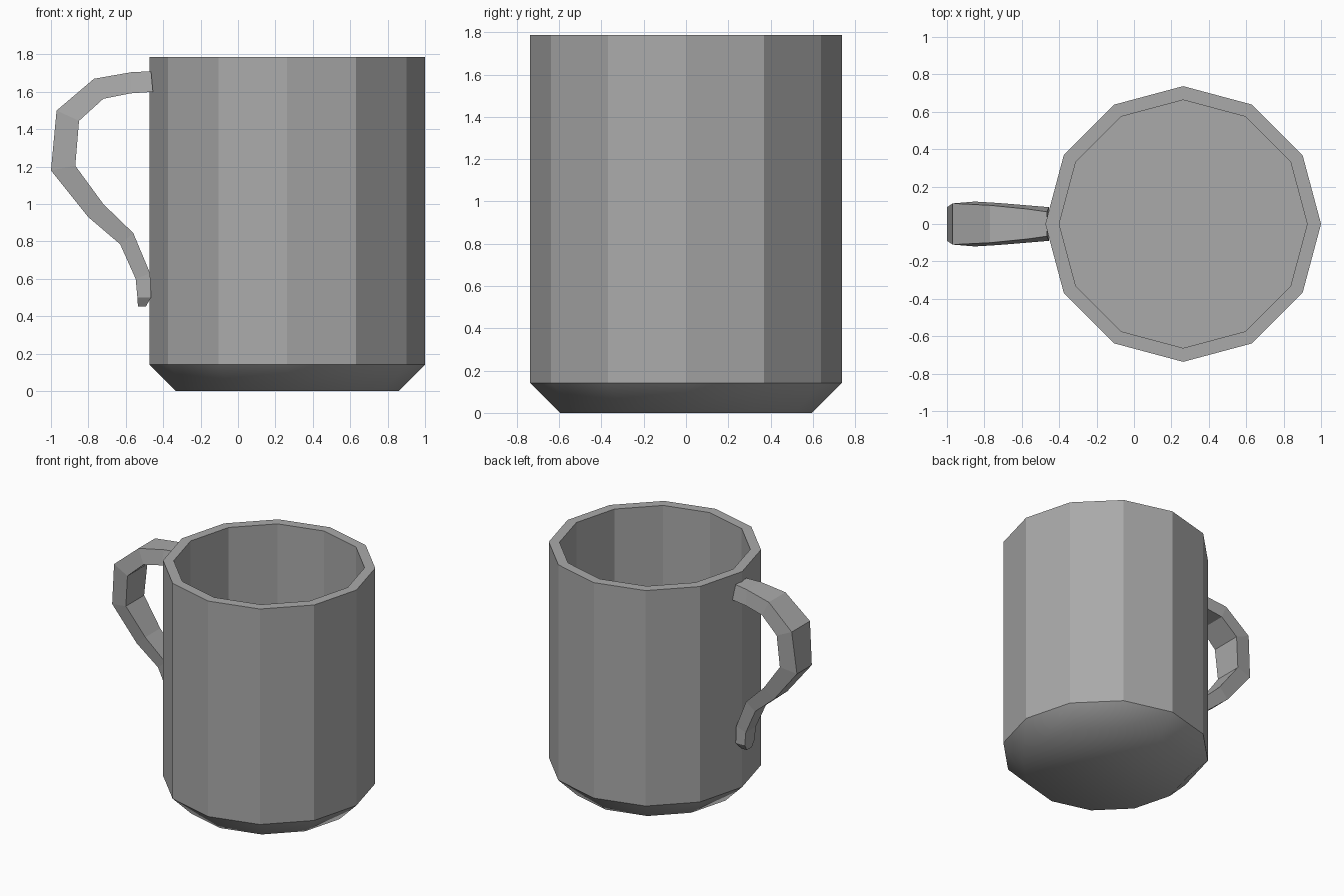
import bpy, bmesh
from math import cos, sin, tau

cube = bpy.data.objects.get("Cube")
if cube:
    bpy.data.objects.remove(cube)

# Single grey glaze
grey = bpy.data.materials.new("grey_glaze")
grey.use_nodes = True
colour = (0.4, 0.4, 0.4, 1)
grey.diffuse_color = colour
grey.node_tree.nodes["Principled BSDF"].inputs["Base Color"].default_value = colour


def finish(name, bm):
    bmesh.ops.recalc_face_normals(bm, faces=bm.faces)
    mesh = bpy.data.meshes.new(name)
    bm.to_mesh(mesh)
    bm.free()
    mesh.materials.append(grey)
    obj = bpy.data.objects.new(name, mesh)
    bpy.context.collection.objects.link(obj)
    return obj


def skin(bm, rings):
    """Join rings of equal length into a closed tube with end caps."""
    loops = [[bm.verts.new(p) for p in ring] for ring in rings]
    n = len(loops[0])
    for a, b in zip(loops, loops[1:]):
        for i in range(n):
            j = (i + 1) % n
            bm.faces.new((a[i], a[j], b[j], b[i]))
    bm.faces.new(loops[0])
    bm.faces.new(loops[-1])


# Mug body: twelve-sided wall with chamfered foot, rim and inner cavity
SIDES, CENTRE, FOOT = 12, 0.263, 0.142
profile = [(0.595, 0), (0.737, FOOT), (0.737, 1.787), (0.663, 1.787), (0.663, FOOT)]
bm = bmesh.new()
skin(bm, [[(CENTRE + r * cos(tau * i / SIDES), r * sin(tau * i / SIDES), z)
           for i in range(SIDES)] for r, z in profile])
bm.normal_update()

# Foot and underside are shaded smooth, bounded by a sharp edge at the wall
for f in bm.faces:
    f.smooth = f.calc_center_median().z < FOOT - 0.01
for e in bm.edges:
    e.smooth = all(f.smooth for f in e.link_faces)
finish("mug_body", bm)

# Handle: outer x, z, half width, then inner x, z, half width
sections = [
    ((-0.465, 1.71, 0.065), (-0.455, 1.60, 0.09)),
    ((-0.57, 1.705, 0.08), (-0.575, 1.592, 0.10)),
    ((-0.77, 1.67, 0.10), (-0.72, 1.563, 0.112)),
    ((-0.97, 1.50, 0.11), (-0.85, 1.445, 0.12)),
    ((-1.0, 1.18, 0.09), (-0.87, 1.205, 0.11)),
    ((-0.80, 0.93, 0.08), (-0.72, 1.0, 0.09)),
    ((-0.63, 0.785, 0.065), (-0.56, 0.845, 0.075)),
    ((-0.547, 0.60, 0.06), (-0.47, 0.63, 0.065)),
    ((-0.538, 0.50, 0.06), (-0.465, 0.50, 0.065)),
    ((-0.535, 0.452, 0.03), (-0.493, 0.452, 0.03)),
]
bm = bmesh.new()
skin(bm, [[(ox, -ow, oz), (ox, ow, oz), (ix, iw, iz), (ix, -iw, iz)]
          for (ox, oz, ow), (ix, iz, iw) in sections])
finish("handle", bm)
